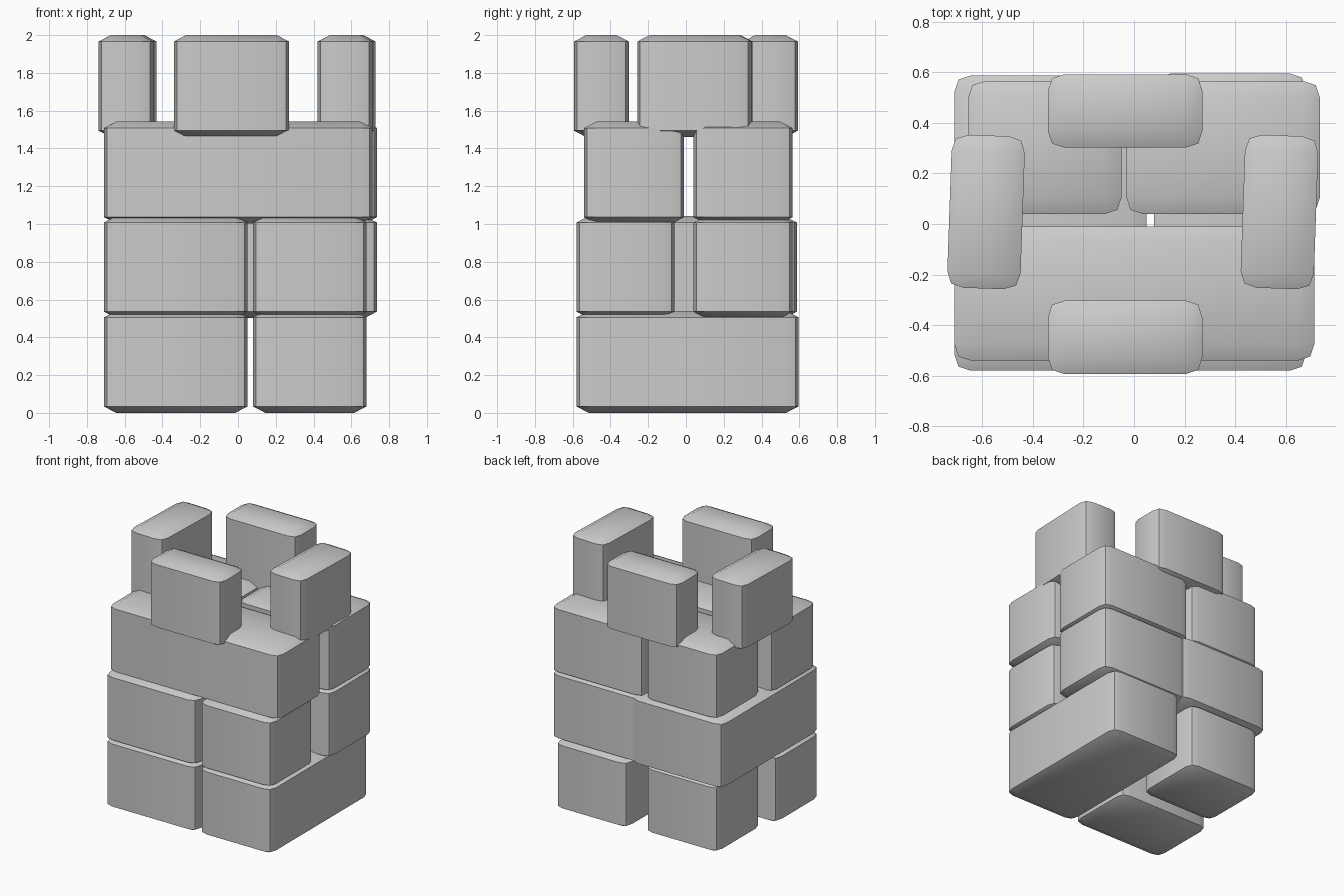
import bpy, bmesh, math

if "Cube" in bpy.data.objects:
    bpy.data.objects.remove(bpy.data.objects["Cube"])

HEIGHT = 0.54   # height of every stone
INSET = 0.065   # width of the soft rim
DROP = 0.034    # how far the rim sits below the top and above the base
PINCH = 0.016   # how far the upright corners are pulled in


def stone(name, x0, x1, y0, y1, z0, turn=0.0):
    """Pillowed stone block from two 4x4 grids joined by side walls."""
    sx, sy = (x1 - x0) / 2, (y1 - y0) / 2
    xs = (-sx, -sx + INSET, sx - INSET, sx)
    ys = (-sy, -sy + INSET, sy - INSET, sy)
    bm = bmesh.new()
    grid = {}
    for k in (0, 1):
        for i in range(4):
            for j in range(4):
                x, y = xs[i], ys[j]
                if i in (0, 3) and j in (0, 3):
                    x -= math.copysign(PINCH, x)
                    y -= math.copysign(PINCH, y)
                rim = DROP if (i in (0, 3) or j in (0, 3)) else 0.0
                z = HEIGHT - rim if k else rim
                grid[i, j, k] = bm.verts.new((x, y, z))
    # top and bottom
    for i in range(3):
        for j in range(3):
            for k in (0, 1):
                loop = [(i, j), (i + 1, j), (i + 1, j + 1), (i, j + 1)]
                bm.faces.new([grid[a, b, k] for a, b in loop])
    # side walls
    ring = ([(i, 0) for i in range(3)] + [(3, j) for j in range(3)]
            + [(i, 3) for i in (3, 2, 1)] + [(0, j) for j in (3, 2, 1)])
    for a, b in zip(ring, ring[1:] + ring[:1]):
        bm.faces.new([grid[*a, 0], grid[*b, 0], grid[*b, 1], grid[*a, 1]])
    bmesh.ops.recalc_face_normals(bm, faces=bm.faces[:])
    mesh = bpy.data.meshes.new(name)
    bm.to_mesh(mesh)
    bm.free()
    ob = bpy.data.objects.new(name, mesh)
    bpy.context.collection.objects.link(ob)
    ob.location = ((x0 + x1) / 2, (y0 + y1) / 2, z0)
    ob.rotation_euler.z = math.radians(turn)
    bpy.ops.object.select_all(action='DESELECT')
    ob.select_set(True)
    bpy.context.view_layer.objects.active = ob
    bpy.ops.object.shade_smooth_by_angle(angle=math.radians(40))
    return ob


# bottom course
stone("bottom_right_stone", 0.08, 0.68, -0.58, 0.595, 0.0)
stone("bottom_front_left_stone", -0.71, 0.05, -0.58, -0.06, 0.0)
stone("bottom_back_left_stone", -0.655, -0.05, 0.04, 0.565, 0.0)

# middle course
stone("middle_left_stone", -0.71, 0.05, -0.58, 0.587, 0.502)
stone("middle_front_right_stone", 0.08, 0.68, -0.58, -0.06, 0.502)
stone("middle_back_right_stone", -0.03, 0.735, 0.04, 0.565, 0.502)

# upper course
stone("upper_front_stone", -0.71, 0.713, -0.54, -0.01, 1.002)
stone("upper_back_left_stone", -0.655, -0.05, 0.04, 0.565, 1.002)
stone("upper_back_right_stone", -0.03, 0.735, 0.04, 0.565, 1.002)

# battlements
stone("front_battlement", -0.34, 0.27, -0.593, -0.303, 1.46)
stone("back_battlement", -0.34, 0.27, 0.302, 0.592, 1.46)
stone("left_battlement", -0.73, -0.44, -0.255, 0.35, 1.46, -2)
stone("right_battlement", 0.43, 0.72, -0.255, 0.35, 1.46, -2)
